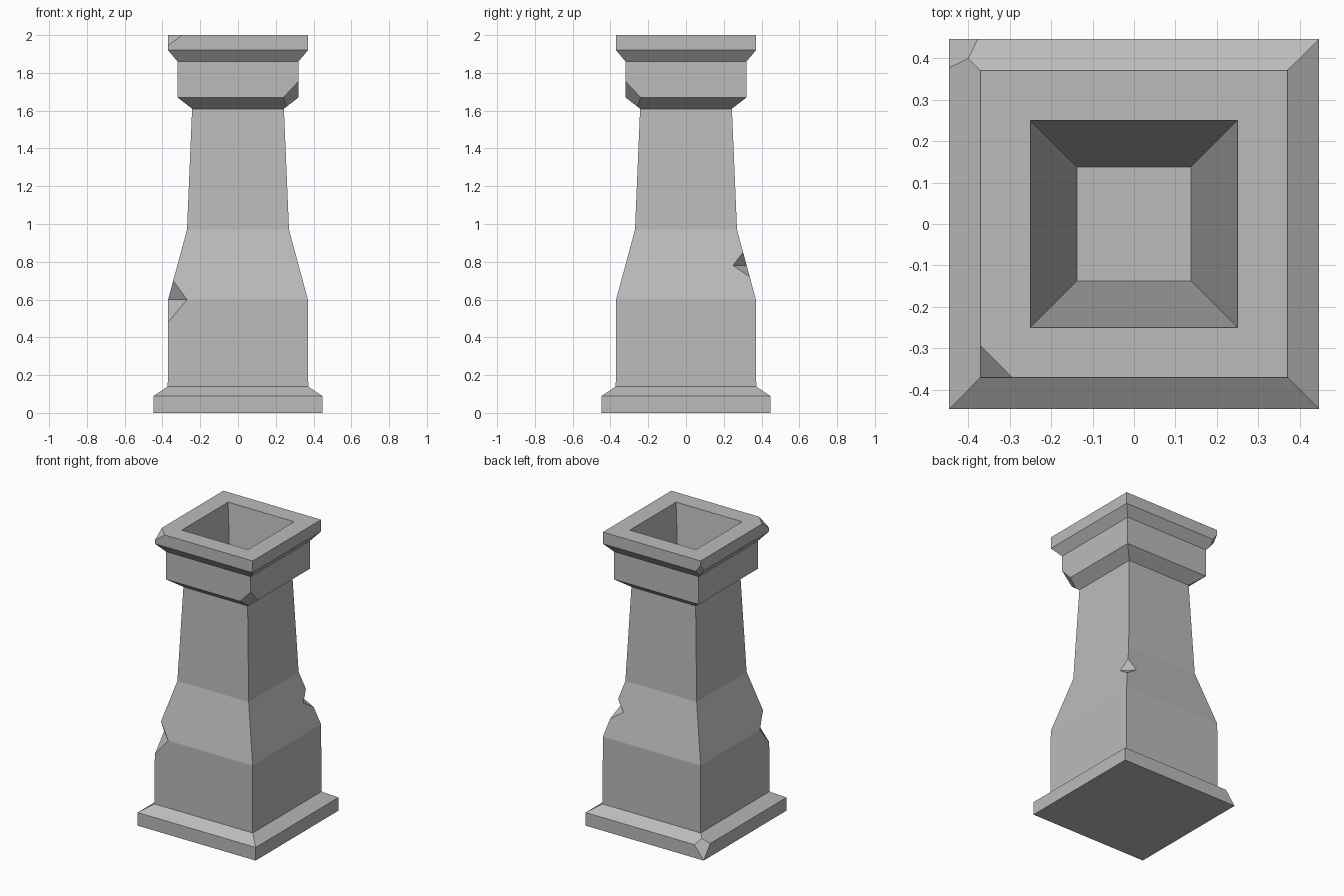
import bpy
import bmesh
from mathutils import Vector

if "Cube" in bpy.data.objects:
    bpy.data.objects.remove(bpy.data.objects["Cube"], do_unlink=True)


def make_material(name, grey):
    mat = bpy.data.materials.new(name)
    mat.use_nodes = True
    colour = (grey, grey, grey, 1)
    mat.diffuse_color = colour
    mat.node_tree.nodes["Principled BSDF"].inputs["Base Color"].default_value = colour
    return mat


def add_object(name, bm):
    bmesh.ops.recalc_face_normals(bm, faces=bm.faces)
    mesh = bpy.data.meshes.new(name)
    bm.to_mesh(mesh)
    bm.free()
    obj = bpy.data.objects.new(name, mesh)
    bpy.context.scene.collection.objects.link(obj)
    return obj


def square_loft(name, profile):
    """Join square rings given as (half width, height) and close both ends."""
    bm = bmesh.new()
    rings = []
    for half, z in profile:
        rings.append([bm.verts.new((sx * half, sy * half, z))
                      for sx, sy in ((-1, -1), (1, -1), (1, 1), (-1, 1))])
    for low, high in zip(rings, rings[1:]):
        for i in range(4):
            j = (i + 1) % 4
            bm.faces.new((low[i], low[j], high[j], high[i]))
    bm.faces.new(rings[0])
    bm.faces.new(rings[-1])
    return add_object(name, bm)


def chip(target, corner, points, shared, scale):
    """Cut a tetrahedron out of a corner. It grows about the middle of its
    first points, so the faces holding those points stay in place."""
    sx, sy = corner
    points = [Vector((sx * x, sy * y, z)) for x, y, z in points]
    pivot = sum(points[:shared], Vector()) / shared
    bm = bmesh.new()
    for p in points:
        bm.verts.new(pivot + (p - pivot) * scale)
    bmesh.ops.convex_hull(bm, input=bm.verts)
    cutter = add_object("chip_cutter", bm)
    cutter.hide_render = True
    mod = target.modifiers.new("chip", "BOOLEAN")
    mod.operation = "DIFFERENCE"
    mod.solver = "EXACT"
    mod.object = cutter
    bpy.context.view_layer.objects.active = target
    bpy.ops.object.modifier_apply(modifier=mod.name)
    bpy.data.objects.remove(cutter, do_unlink=True)


def flat_chip(target, corner, half, reach, tip_z, side_z, outer_z):
    """Slice off a corner with one sloping plane."""
    chip(target, corner, [(half, half, tip_z), (half - reach, half, side_z),
                          (half, half - reach, side_z), (half, half, outer_z)], 3, 3.5)


def notch(target, corner, face, crease, crease_z, top, bottom):
    """Cut a V-shaped notch across an upright edge; top and bottom are (half, z)."""
    chip(target, corner, [(crease, face, crease_z), (face, crease, crease_z),
                          (top[0],) + top, (bottom[0],) + bottom], 2, 1.6)


# Plinth, flared shaft, collar, cap and tapering flue in one closed shell
pot = square_loft("chimney_pot", [
    (.447, 0), (.447, .09), (.372, .14),
    (.37, .6), (.27, .97), (.243, 1.61),
    (.32, 1.67), (.32, 1.86),
    (.37, 1.92), (.37, 2),
    (.25, 2), (.138, 1),
])

# Worn corners on plinth, collar and cap
flat_chip(pot, (-1, 1), .447, .07, 0, .09, .2)
flat_chip(pot, (1, -1), .32, .08, 1.755, 1.67, 1.55)
flat_chip(pot, (-1, -1), .37, .075, 1.945, 2, 2.1)
flat_chip(pot, (-1, 1), .37, .035, 1.97, 1.92, 1.85)

# Notches on the shaft edges
notch(pot, (-1, -1), .37, .27, .6, (.343, .7), (.37, .48))
notch(pot, (1, 1), .32, .25, .78, (.302, .85), (.338, .72))

# One plain stone colour, flat faces
pot.data.materials.clear()
pot.data.materials.append(make_material("grey_stone", .5))
for face in pot.data.polygons:
    face.material_index = 0
    face.use_smooth = False
